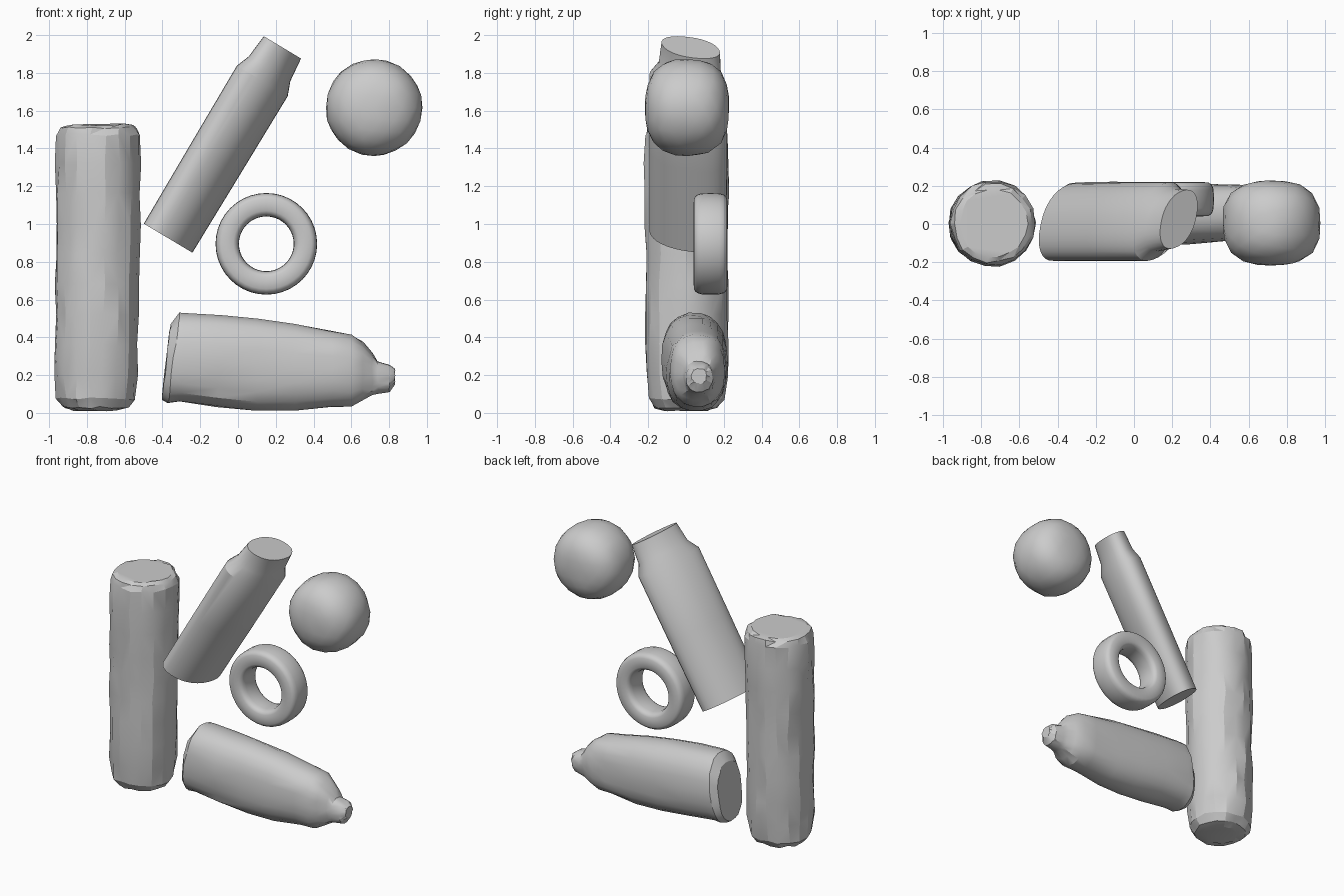
import bpy, bmesh, math, random
from mathutils import Vector

if "Cube" in bpy.data.objects:
    bpy.data.objects.remove(bpy.data.objects["Cube"])

random.seed(4)


def finish(name, bm, jitter=0.0, angle=30):
    for v in bm.verts:
        v.co += Vector([random.uniform(-jitter, jitter) for _ in range(3)])
    bmesh.ops.recalc_face_normals(bm, faces=bm.faces[:])
    if jitter:
        bmesh.ops.triangulate(bm, faces=[f for f in bm.faces if len(f.verts) == 4])
    mesh = bpy.data.meshes.new(name)
    bm.to_mesh(mesh)
    bm.free()
    ob = bpy.data.objects.new(name, mesh)
    bpy.context.collection.objects.link(ob)
    bpy.ops.object.select_all(action='DESELECT')
    ob.select_set(True)
    bpy.context.view_layer.objects.active = ob
    bpy.ops.object.shade_smooth_by_angle(angle=math.radians(angle))
    return ob


def loft(name, rings, closed=False, jitter=0.0, angle=30):
    """Skin a stack of point rings; cap the ends unless it closes on itself."""
    bm = bmesh.new()
    rows = [[bm.verts.new(p) for p in ring] for ring in rings]
    n = len(rows[0])
    pairs = list(zip(rows, rows[1:])) + ([(rows[-1], rows[0])] if closed else [])
    for a, b in pairs:
        for i in range(n):
            j = (i + 1) % n
            bm.faces.new((a[i], a[j], b[j], b[i]))
    if not closed:
        bm.faces.new(rows[0])
        bm.faces.new(rows[-1])
    return finish(name, bm, jitter, angle)


def oval(a, b, n, power=2.0, skew=0.0):
    """Points of a (squarish or skewed) oval with half sizes a, b."""
    pts = []
    for i in range(n):
        t = 2 * math.pi * i / n
        c, s = math.cos(t), math.sin(t + skew)
        pts.append((a * math.copysign(abs(c) ** (2 / power), c),
                    b * math.copysign(abs(s) ** (2 / power), s)))
    return pts


# Upright rough column: (height, radius), leaning very slightly
column = [(0.015, 0.12), (0.03, 0.17), (0.075, 0.205), (0.2, 0.217), (0.36, 0.222),
          (0.52, 0.22), (0.68, 0.22), (0.84, 0.22), (1.0, 0.222), (1.16, 0.223),
          (1.32, 0.224), (1.47, 0.222), (1.51, 0.205), (1.525, 0.18)]
loft("upright_column",
     [[(-0.755 + 0.012 * z + u, 0.003 + v, z) for u, v in oval(r, r, 18)]
      for z, r in column], jitter=0.007, angle=20)

# Leaning tube with shoulder and neck: (distance, half width, half depth, y centre)
base = Vector((-0.37, 0, 0.925))
axis = Vector((0.514, 0, 0.858))
side = Vector((0.858, 0, -0.514))
tube = [(0, 0.15, 0.203, 0.01), (0.5, 0.154, 0.206, 0.012), (0.97, 0.157, 0.206, 0.013),
        (1.045, 0.128, 0.165, 0.02), (1.177, 0.115, 0.155, 0.025)]
loft("leaning_tube",
     [[base + axis * d + side * u + Vector((0, y + v, 0))
       for u, v in oval(a, b, 32, 2.15, 0.45)] for d, a, b, y in tube])

# Ball, flattened front to back
bm = bmesh.new()
bmesh.ops.create_icosphere(bm, subdivisions=3, radius=1)
for v in bm.verts:
    p = 2.7
    k = (abs(v.co.y / 0.222) ** p + abs(math.hypot(v.co.x, v.co.z) / 0.256) ** p) ** (-1 / p)
    v.co = v.co * k + Vector((0.72, 0.006, 1.617))
finish("ball", bm, 0.003)

# Ring with a rounded section, axis front to back
section = [(r + 0.207, y + 0.13) for r, y in oval(0.062, 0.09, 20, 3.6)]
loft("ring",
     [[(0.15 + r * math.cos(t), y, 0.895 + r * math.sin(t)) for r, y in section]
      for t in (2 * math.pi * i / 40 for i in range(40))], closed=True)

# Lying bottle: (x, z centre, half height, y centre, half depth, end slant)
bottle = [(-0.38, 0.27, 0.20, 0.045, 0.13, 0.12), (-0.34, 0.29, 0.24, 0.045, 0.168, 0.13),
          (-0.29, 0.293, 0.233, 0.045, 0.175, 0.1), (-0.1, 0.275, 0.243, 0.045, 0.175, 0.05),
          (0.1, 0.255, 0.245, 0.05, 0.168, 0), (0.3, 0.24, 0.23, 0.055, 0.16, 0),
          (0.5, 0.233, 0.2, 0.06, 0.15, 0), (0.6, 0.225, 0.19, 0.06, 0.145, 0),
          (0.66, 0.22, 0.155, 0.06, 0.12, 0), (0.71, 0.205, 0.11, 0.07, 0.09, 0),
          (0.74, 0.188, 0.085, 0.07, 0.08, 0), (0.80, 0.185, 0.073, 0.07, 0.07, 0),
          (0.83, 0.195, 0.04, 0.07, 0.04, 0)]
loft("lying_bottle",
     [[(x + slant * w, y + v, z + w) for v, w in oval(b, h, 22, 2.4)]
      for x, z, h, y, b, slant in bottle], jitter=0.004, angle=28)
